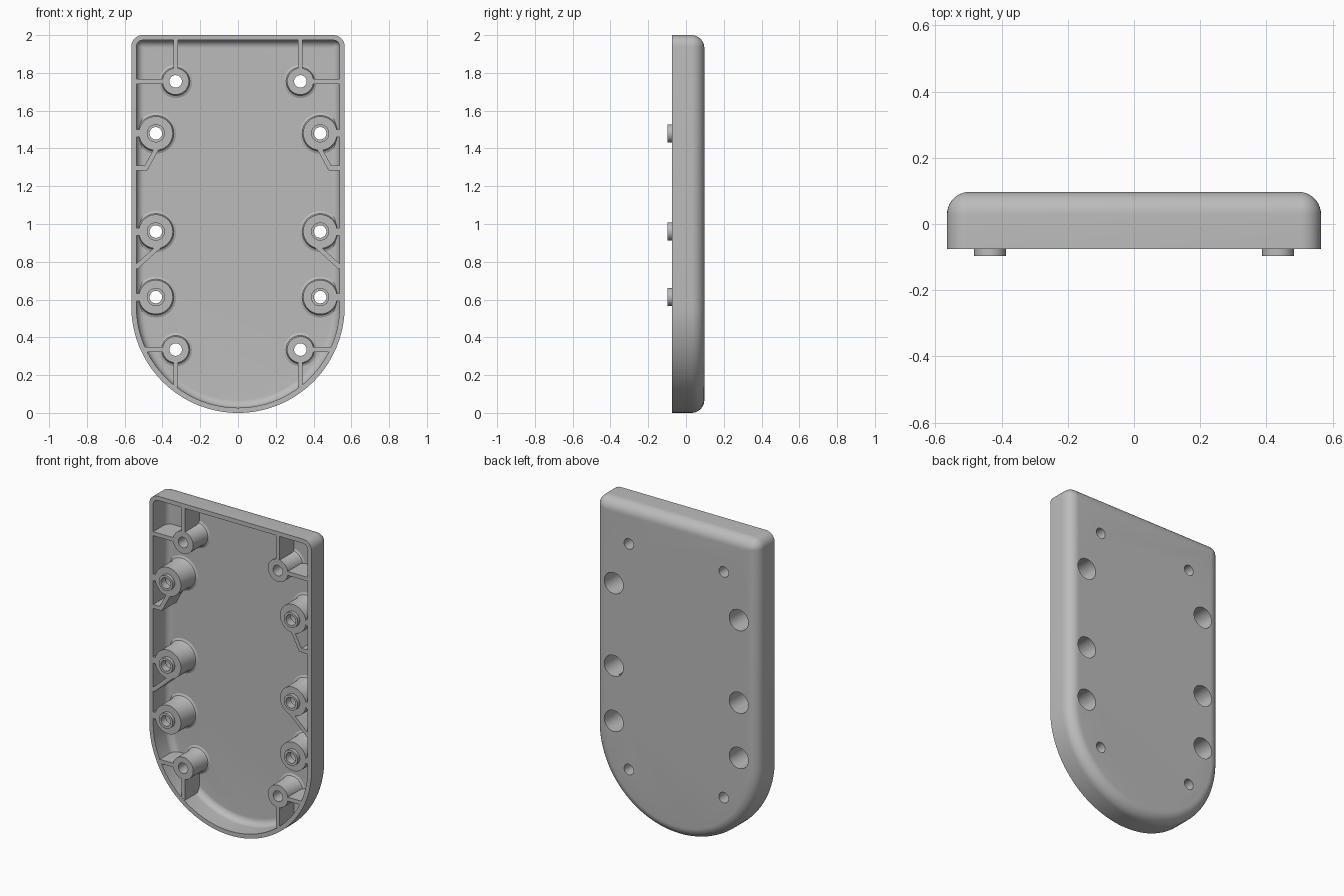
import bpy, bmesh
from math import sin, cos, pi, radians, hypot

if "Cube" in bpy.data.objects:
    bpy.data.objects.remove(bpy.data.objects["Cube"])

HALF, TOP = 0.565, 2.0          # outline half width and height
FRONT, BACK = -0.075, 0.097     # rim plane and outer back plane
WALL, ROUND = 0.027, 0.068      # wall thickness and back edge radius
FLOOR = BACK - WALL

grey = bpy.data.materials.new("plain grey")
grey.use_nodes = True
grey.diffuse_color = (0.5, 0.5, 0.5, 1)
grey.node_tree.nodes["Principled BSDF"].inputs["Base Color"].default_value = (0.5, 0.5, 0.5, 1)


def loft(name, rings, loop=False):
    """Skin a list of equal rings; cap the ends or close into a loop."""
    bm = bmesh.new()
    rows = [[bm.verts.new(p) for p in ring] for ring in rings]
    n = len(rows[0])
    pairs = list(zip(rows, rows[1:])) + ([(rows[-1], rows[0])] if loop else [])
    for a, b in pairs:
        for i in range(n):
            j = (i + 1) % n
            bm.faces.new((a[i], a[j], b[j], b[i]))
    if not loop:
        bm.faces.new(rows[0])
        bm.faces.new(rows[-1])
    bmesh.ops.recalc_face_normals(bm, faces=bm.faces)
    mesh = bpy.data.meshes.new(name)
    bm.to_mesh(mesh)
    bm.free()
    mesh.materials.append(grey)
    obj = bpy.data.objects.new(name, mesh)
    bpy.context.collection.objects.link(obj)
    return obj


def smooth(obj):
    bpy.ops.object.select_all(action='DESELECT')
    obj.select_set(True)
    bpy.context.view_layer.objects.active = obj
    bpy.ops.object.shade_smooth_by_angle(angle=radians(35))


def outline(inset, y):
    """Round-bottomed tray outline, shrunk by inset."""
    w, r = HALF - inset, max(0.06 - inset, 0.006)
    pts = [(w * cos(a), y, HALF + w * sin(a)) for a in (pi + pi * i / 64 for i in range(65))]
    for side, start in ((1, 0), (-1, pi / 2)):
        for i in range(9):
            a = start + pi / 2 * i / 8
            pts.append((side * (w - r) + r * cos(a), y, TOP - inset - r + r * sin(a)))
    return pts


def edge_round(inset, back, radius):
    """Rings from a wall around to a flat face."""
    steps = [pi / 2 * i / 10 for i in range(11)]
    return [outline(inset + radius * (1 - cos(a)), back - radius * (1 - sin(a))) for a in steps]


def circle(x, z, r, y):
    return [(x + r * cos(2 * pi * i / 48), y, z + r * sin(2 * pi * i / 48)) for i in range(48)]


def lathe(name, x, z, profile, loop=True):
    return loft(name, [circle(x, z, r, y) for r, y in profile], loop)


def rib(name, a, b, t=0.025):
    """Upright web between two points of the front plane."""
    dx, dz = b[0] - a[0], b[1] - a[1]
    k = t / 2 / hypot(dx, dz)
    ox, oz = -dz * k, dx * k
    foot = [(a[0] + ox, a[1] + oz), (b[0] + ox, b[1] + oz), (b[0] - ox, b[1] - oz), (a[0] - ox, a[1] - oz)]
    loft(name, [[(x, y, z) for x, z in foot] for y in (FRONT + 0.0006, FLOOR + 0.002)])


# Hollow tray with a rounded back edge
inner = edge_round(WALL, FLOOR, ROUND - WALL)
tray = loft("tray_shell", inner[::-1] + [outline(WALL, FRONT), outline(0, FRONT)] + edge_round(0, BACK, ROUND))

# Screw bosses: through holes near the ends, counterbored ones with a front lip
SMALL_HOLE, BORE, SMALL, LARGE = 0.033, 0.066, 0.07, 0.09
ROOT = FLOOR + 0.005


def boss_skirt(r):
    return [(r, FRONT), (r, FLOOR - 0.018), (r + 0.005, FLOOR - 0.006), (r + 0.018, FLOOR), (r + 0.018, ROOT)]


small_profile = [(SMALL_HOLE, ROOT), (SMALL_HOLE, FRONT)] + boss_skirt(SMALL)
large_profile = [(BORE, ROOT), (BORE, -0.05), (SMALL_HOLE, -0.05), (SMALL_HOLE, -0.097),
                 (0.048, -0.097), (0.048, FRONT)] + boss_skirt(LARGE)
small_at = [(0.33, 1.755), (0.33, 0.335)]
large_at = [(0.435, 1.48), (0.435, 0.96), (0.435, 0.613)]
cutters = []

for s, tag in ((1, "left"), (-1, "right")):
    for spots, label, profile, hole in ((small_at, "end_boss", small_profile, SMALL_HOLE),
                                        (large_at, "lipped_boss", large_profile, BORE)):
        for x, z in spots:
            smooth(lathe(f"{label}_{tag}", s * x, z, profile))
            cutters.append(lathe("hole_cutter", s * x, z, [(hole, 0.03), (hole, 0.15)], False))

    # Ribs tying the bosses to the wall
    webs = {
        "top_upright_rib": ((0.33, 1.815), (0.33, 1.98)),
        "top_cross_rib": ((0.39, 1.755), (0.545, 1.755)),
        "bottom_upright_rib": ((0.33, 0.275), (0.33, 0.136)),
        "bottom_cross_rib": ((0.39, 0.335), (0.492, 0.335)),
        "upper_slant_rib": ((0.43, 1.402), (0.487, 1.296)),
        "upper_foot_rib": ((0.478, 1.297), (0.545, 1.297)),
        "middle_slant_rib": ((0.408, 0.89), (0.541, 0.77)),
    }
    for name, (a, b) in webs.items():
        rib(f"{name}_{tag}", (s * a[0], a[1]), (s * b[0], b[1]))
    for x, z in large_at:
        rib(f"short_side_rib_{tag}", (s * (x + 0.08), z), (s * 0.545, z), 0.04)

# Open the holes through the back of the tray
bpy.ops.object.select_all(action='DESELECT')
bpy.context.view_layer.objects.active = tray
tray.select_set(True)
for cutter in cutters:
    cutter.hide_render = True
    mod = tray.modifiers.new("hole", 'BOOLEAN')
    mod.operation, mod.solver, mod.object = 'DIFFERENCE', 'EXACT', cutter
    bpy.ops.object.modifier_apply(modifier=mod.name)
    bpy.data.objects.remove(cutter)
smooth(tray)
